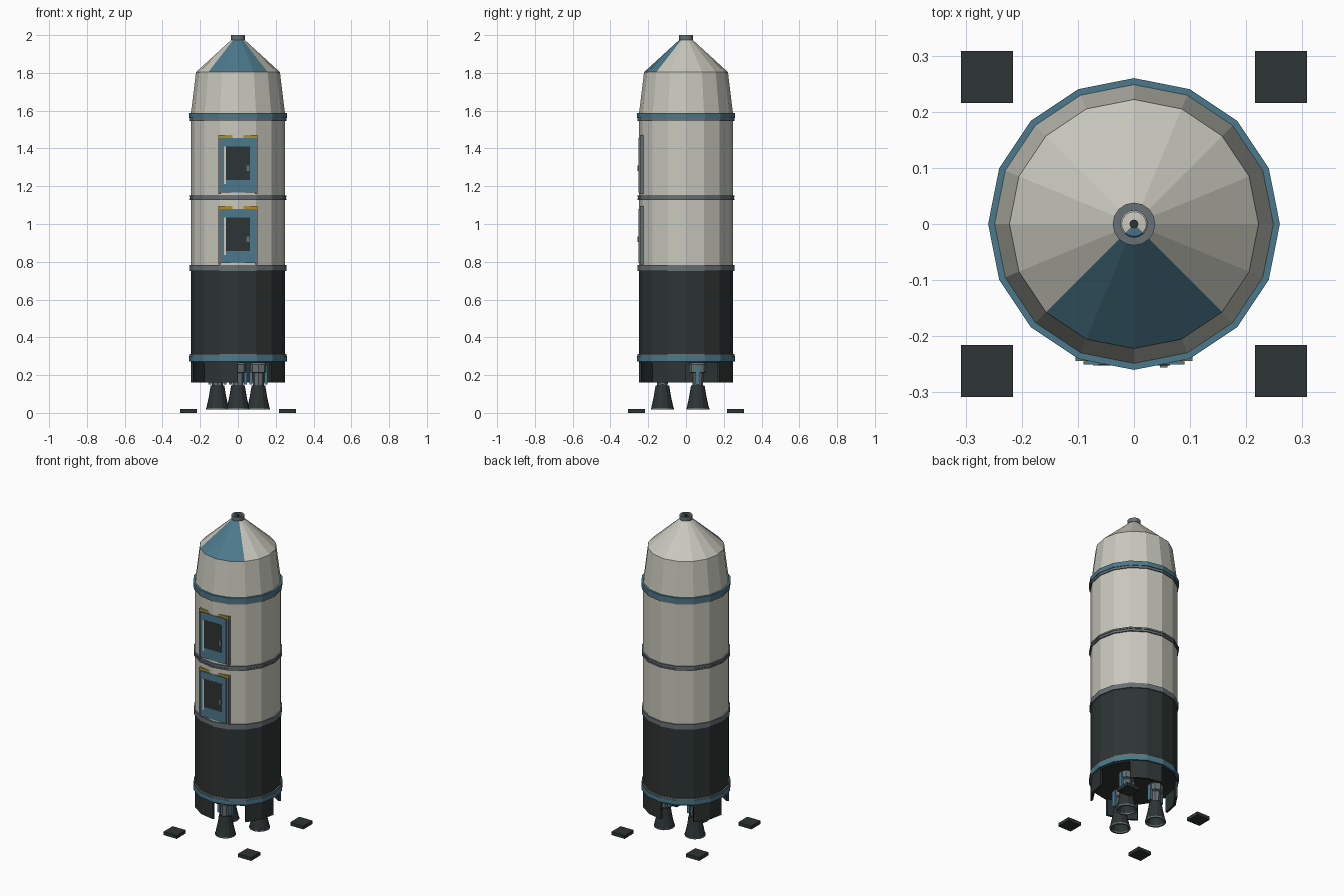
import bpy, bmesh, math

if "Cube" in bpy.data.objects:
    bpy.data.objects.remove(bpy.data.objects["Cube"])

def material(name, r, g, b):
    m = bpy.data.materials.new(name)
    m.diffuse_color = (r, g, b, 1)
    m.use_nodes = True
    m.node_tree.nodes["Principled BSDF"].inputs["Base Color"].default_value = m.diffuse_color
    return m

WHITE = material("warm_white", 0.58, 0.58, 0.51)
DARK = material("charcoal", 0.026, 0.035, 0.034)
BLUE = material("steel_blue", 0.07, 0.19, 0.26)
GREY = material("metal_grey", 0.14, 0.165, 0.18)
GOLD = material("gold", 0.42, 0.28, 0.03)

def finish(name, bm, mats):
    bmesh.ops.recalc_face_normals(bm, faces=bm.faces)
    me = bpy.data.meshes.new(name)
    bm.to_mesh(me)
    bm.free()
    for m in mats:
        me.materials.append(m)
    ob = bpy.data.objects.new(name, me)
    bpy.context.collection.objects.link(ob)
    return ob

def lathe(name, profile, mats, n=16, centre=(0, 0), closed=False, keep=None, rule=None):
    """Turn an (r, z) profile; keep(k) picks sectors, rule(face) a material."""
    bm = bmesh.new()
    rings = []
    for r, z in profile:
        if r < 1e-6:
            rings.append([bm.verts.new((centre[0], centre[1], z))] * n)
        else:
            rings.append([bm.verts.new((centre[0] + r * math.cos(k * math.tau / n),
                                        centre[1] + r * math.sin(k * math.tau / n), z))
                          for k in range(n)])
    pairs = list(zip(rings, rings[1:]))
    if closed:
        pairs.append((rings[-1], rings[0]))
    for k in range(n):
        if keep and not keep(k):
            continue
        j = (k + 1) % n
        for a, b in pairs:
            quad = list(dict.fromkeys((a[k], a[j], b[j], b[k])))
            if len(quad) > 2:
                bm.faces.new(quad)
        if keep and closed:              # cap the open ends of a cut ring
            if not keep((k - 1) % n):
                bm.faces.new([r[k] for r in rings])
            if not keep(j):
                bm.faces.new([r[j] for r in rings])
    loose = [v for v in bm.verts if not v.link_faces]
    bmesh.ops.delete(bm, geom=loose, context='VERTS')
    if rule:
        for f in bm.faces:
            f.material_index = rule(f)
    return finish(name, bm, mats)

def box(name, x0, x1, y0, y1, z0, z1, mat):
    bm = bmesh.new()
    bmesh.ops.create_cube(bm, size=1)
    for v in bm.verts:
        v.co = ((x0, x1)[v.co.x > 0], (y0, y1)[v.co.y > 0], (z0, z1)[v.co.z > 0])
    return finish(name, bm, [mat])

def band(name, z0, z1, mat, r=0.257):
    lathe(name, [(0.235, z0), (r, z0), (r, z1), (0.235, z1)], [mat], closed=True)

# Hull sections
lathe("lower_tank", [(0, 0.265), (0.25, 0.265), (0.25, 0.77), (0, 0.77)], [DARK])
lathe("upper_hull", [(0, 0.77), (0.25, 0.77), (0.25, 1.575), (0.222, 1.804), (0, 1.804)], [WHITE])

# Nose cone with four blue front faces
def front_quarter(f):
    c = f.calc_center_median()
    return 1 if c.y < 0 and abs(c.x) < abs(c.y) else 0
lathe("nose_cone", [(0.222, 1.804), (0.022, 1.987), (0, 1.99)], [WHITE, BLUE], rule=front_quarter)
lathe("nose_ring", [(0.024, 1.975), (0.038, 1.975), (0.038, 2.0), (0.024, 2.0)], [GREY], closed=True)
lathe("nose_pin", [(0, 1.985), (0.008, 1.985), (0.008, 1.997), (0, 1.997)], [DARK], n=8)

# Bands around the hull
band("base_band_blue", 0.273, 0.302, BLUE, 0.26)
band("base_band_grey", 0.302, 0.313, GREY)
band("tank_band", 0.752, 0.783, GREY)
band("middle_band_lower", 1.126, 1.136, GREY, 0.258)
band("middle_band_core", 1.136, 1.142, GREY, 0.254)
band("middle_band_upper", 1.142, 1.152, GREY, 0.258)
band("top_band_grey", 1.546, 1.56, GREY, 0.256)
band("top_band_blue", 1.56, 1.588, BLUE, 0.26)

# Engine skirt, two of every four faces cut away
lathe("engine_skirt", [(0.236, 0.16), (0.25, 0.16), (0.25, 0.27), (0.236, 0.27)],
      [DARK], closed=True, keep=lambda k: k % 4 >= 2)

# Three engines
for i in range(3):
    a = math.radians(-90 + 120 * i)
    c = (0.125 * math.cos(a), 0.125 * math.sin(a))
    lathe(f"engine_mount_{i}", [(0, 0.14), (0.028, 0.14), (0.03, 0.21), (0.046, 0.215),
                                (0.046, 0.255), (0.03, 0.268), (0, 0.268)], [GREY], n=8, centre=c)
    lathe(f"nozzle_{i}", [(0, 0.145), (0.036, 0.145), (0.046, 0.085), (0.059, 0.026),
                          (0.051, 0.026), (0.038, 0.085), (0.026, 0.13), (0, 0.13)],
          [DARK], n=12, centre=c)
    lathe(f"nozzle_rim_{i}", [(0.051, 0.018), (0.061, 0.018), (0.061, 0.027), (0.051, 0.027)],
          [GREY], n=12, centre=c, closed=True)
    for s in (-1, 1):
        x = c[0] + s * 0.04
        box(f"engine_strut_{i}_{s}", x - 0.008, x + 0.008, c[1] - 0.012, c[1] + 0.012,
            0.15, 0.25, BLUE)

# Four foot pads
for sx in (-1, 1):
    for sy in (-1, 1):
        x, y = sx * 0.262, sy * 0.262
        box(f"foot_pad_{sx}_{sy}", x - 0.046, x + 0.046, y - 0.046, y + 0.046, 0, 0.021, DARK)

# Two front hatches
for label, z in (("lower", 0.785), ("upper", 1.16)):
    for s in (-1, 1):
        xs = sorted((s * 0.09, s * 0.104))
        box(f"{label}_hatch_side_{s}", *xs, -0.243, -0.222, z, z + 0.31, GREY)
    box(f"{label}_hatch_gold_strip", -0.104, 0.104, -0.244, -0.225, z + 0.295, z + 0.31, GOLD)
    box(f"{label}_hatch_panel", -0.09, 0.09, -0.2508, -0.225, z + 0.008, z + 0.295, BLUE)
    box(f"{label}_hatch_window", -0.064, 0.064, -0.2522, -0.24, z + 0.073, z + 0.25, DARK)
    box(f"{label}_hatch_trim", -0.073, -0.064, -0.2522, -0.24, z + 0.052, z + 0.25, WHITE)
    box(f"{label}_hatch_handle", 0.046, 0.06, -0.256, -0.25, z + 0.12, z + 0.15, GREY)
